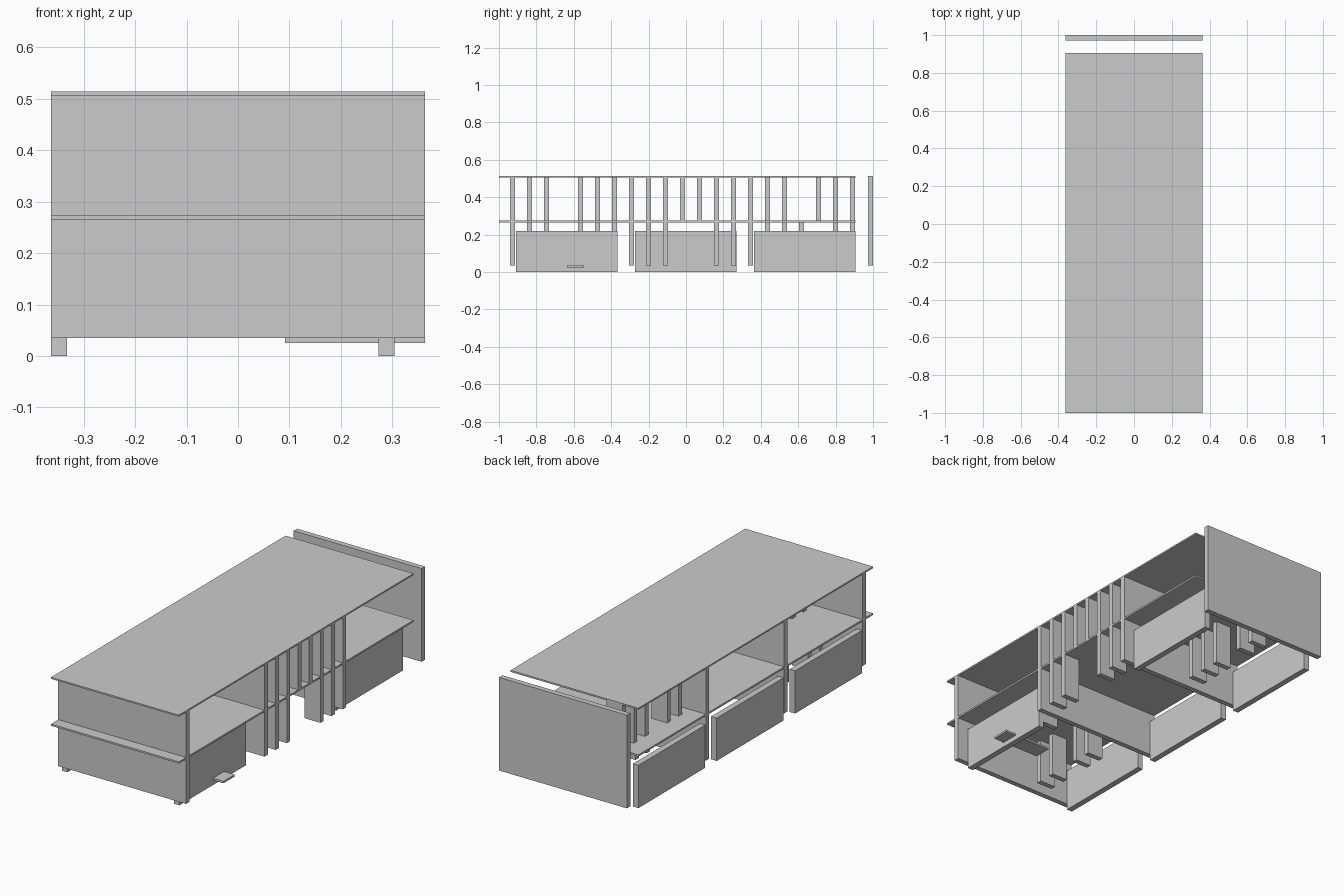
import bpy

if "Cube" in bpy.data.objects:
    bpy.data.objects.remove(bpy.data.objects["Cube"])

C = 1 / 11          # plan module
X = 4 * C           # half width
T = 0.027           # wall thickness
BASE, MID0, MID1, TOP0, TOP1 = 0.035, 0.265, 0.274, 0.506, 0.514


def box(name, x0, x1, y0, y1, z0, z1):
    bpy.ops.mesh.primitive_cube_add(
        size=1, location=((x0 + x1) / 2, (y0 + y1) / 2, (z0 + z1) / 2))
    ob = bpy.context.object
    ob.name = name
    ob.scale = (x1 - x0, y1 - y0, z1 - z0)
    bpy.ops.object.transform_apply(location=False, rotation=False, scale=True)
    return ob


def row_y(i):
    """Centre of wall row i, row 0 being the front wall."""
    return -0.9275 + i * C


def wall(name, row, x0, x1, z0, z1):
    y = row_y(row)
    box(name, x0, x1, y - T / 2, y + T / 2, z0, z1)


# floor and roof slabs
box("middle_slab", -X, X, -1, 0.906, MID0, MID1)
box("roof_slab", -X, X, -1, 0.906, TOP0, TOP1)

# full-width cross walls, the rear one standing clear of the slabs
for r in (0, 7, 14):
    wall("cross_wall_lower", r, -X, X, BASE, MID0)
    wall("cross_wall_upper", r, -X, X, MID1, TOP0)
box("rear_wall", -X, X, 0.972, 1, BASE, TOP1)

# low side panels
for y0, y1 in ((-0.91, -0.367), (-0.273, 0.27), (0.363, 0.906)):
    box("left_panel", -X, -X + 0.031, y0, y1, 0, 0.22)
for y0, y1 in ((-0.91, -0.367), (0.363, 0.906)):
    box("right_panel", 3 * C, 3 * C + 0.031, y0, y1, 0, 0.22)

# short piers: (rows, left edge in modules)
lower = (((1, 2, 4, 5), -2), ((6,), 2),
         ((8, 9, 12, 13), 3), ((15, 16, 17, 19, 20), -1))
upper = (((1, 2, 4, 5, 6), -1), ((8, 9, 10, 11, 12, 13), 3),
         ((15, 16, 18, 19, 20), -3))
for name, groups, z0, z1 in (("lower_pier", lower, BASE, MID0),
                             ("upper_pier", upper, MID1, TOP0)):
    for rows, c in groups:
        for r in rows:
            wall(name, r, c * C, (c + 1) * C, z0, z1)

# entrance step plate
box("step_plate", C, X, -0.637, -0.546, 0.025, BASE)
